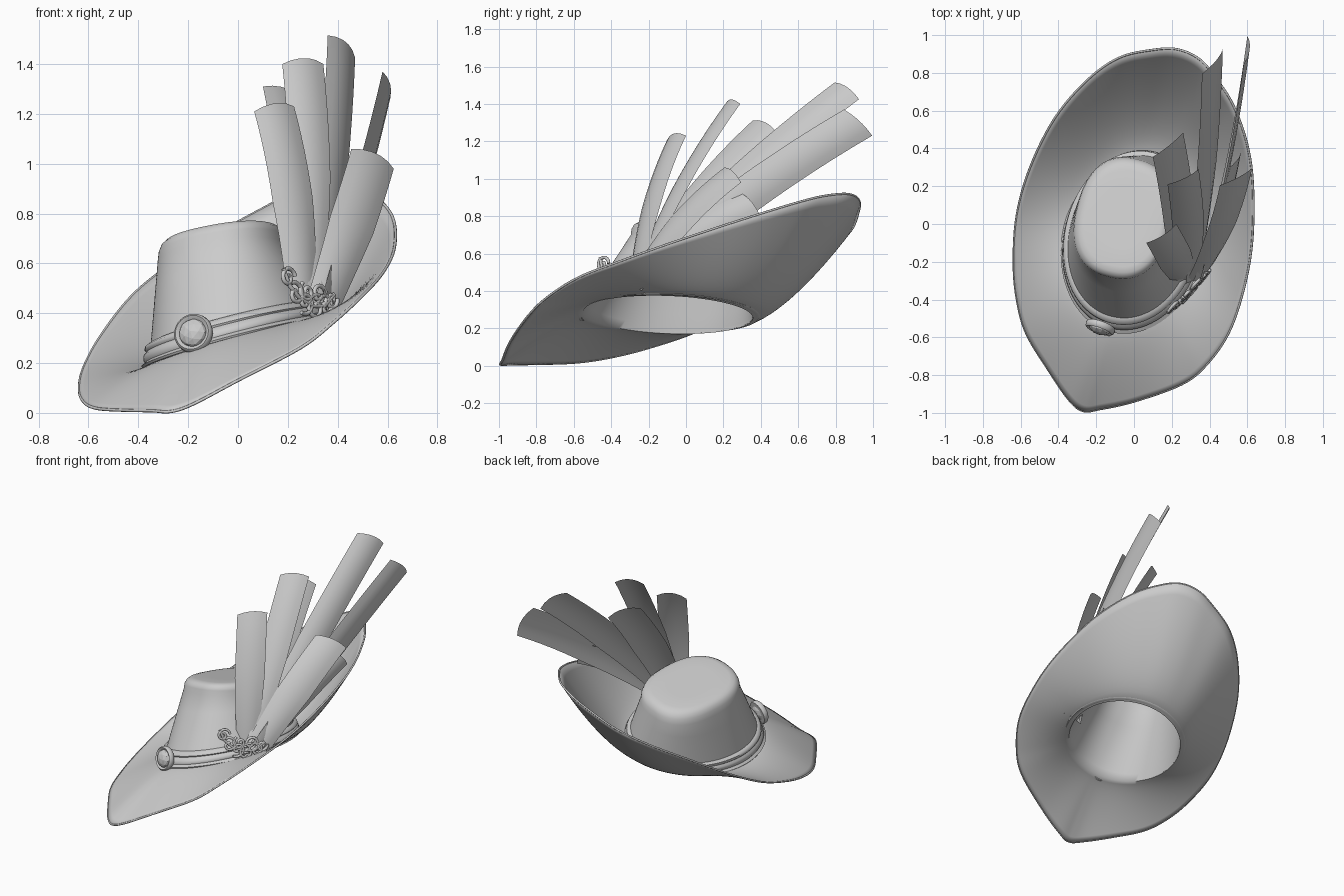
import bpy, bmesh, math
from mathutils import Vector as V

if "Cube" in bpy.data.objects:
    bpy.data.objects.remove(bpy.data.objects["Cube"])

U, W = V((.25, .968, 0)), V((.968, -.25, 0))   # long and short axes of the hat
C0, C1 = V((0, -.095, 0)), V((-.055, .03, 0))  # crown centres, base and top
A, B = .462, .345                              # half length and width of the crown base


def make(name, verts, faces, smooth):
    me = bpy.data.meshes.new(name)
    me.from_pydata([tuple(v) for v in verts], [], faces)
    bm = bmesh.new()
    bm.from_mesh(me)
    bmesh.ops.remove_doubles(bm, verts=bm.verts, dist=1e-5)
    bmesh.ops.recalc_face_normals(bm, faces=bm.faces)
    bm.to_mesh(me)
    bm.free()
    ob = bpy.data.objects.new(name, me)
    bpy.context.collection.objects.link(ob)
    bpy.ops.object.select_all(action='DESELECT')
    bpy.context.view_layer.objects.active = ob
    ob.select_set(True)
    bpy.ops.object.shade_smooth_by_angle(angle=math.radians(smooth))
    return ob


def loft(name, rings, around=True, closed=False, smooth=50):
    n, m = len(rings[0]), len(rings)
    faces = [(i * n + j, i * n + (j + 1) % n, (i + 1) % m * n + (j + 1) % n, (i + 1) % m * n + j)
             for i in range(m if closed else m - 1) for j in range(n if around else n - 1)]
    return make(name, [p for r in rings for p in r], faces, smooth)


def tube(name, paths, radius, cyclic=False):
    cu = bpy.data.curves.new(name, 'CURVE')
    cu.dimensions, cu.bevel_depth, cu.bevel_resolution = '3D', radius, 2
    cu.use_fill_caps = True
    for path in paths:
        s = cu.splines.new('POLY')
        s.points.add(len(path) - 1)
        s.use_cyclic_u = cyclic
        for p, q in zip(s.points, path):
            p.co = (*q, 1)
    ob = bpy.data.objects.new(name, cu)
    bpy.context.collection.objects.link(ob)
    return ob


def oval(c, a, b, phi, n=2.0):
    f = lambda t: math.copysign(abs(t) ** (2 / n), t)
    return c + U * a * f(math.sin(phi)) + W * b * f(math.cos(phi))


def base(phi):
    p = oval(C0, A, B, phi)
    p.z = .27 + .29 * p.x - .07 * p.y
    return p


def top(phi, s=1.0, drop=0.0):
    p = oval(C1, .32 * s, .25 * s, phi, 2.4)
    p.z = .72 + .15 * p.x - .2 * p.y - drop
    return p


def wall(phi, t):
    return base(phi).lerp(top(phi, 1, .075), t)


# brim edge control points: tip, left side, back, right side
EDGE = [(-.27, -.99, .005), (-.345, -.93, .008), (-.455, -.77, .01), (-.57, -.58, .018), (-.62, -.4, .045),
        (-.637, -.2, .095), (-.62, .05, .18), (-.55, .3, .31), (-.42, .56, .475), (-.25, .76, .61),
        (-.08, .88, .72), (.1, .922, .82), (.23, .925, .885), (.35, .87, .918), (.45, .75, .91),
        (.53, .62, .88), (.6, .42, .82), (.63, .2, .75), (.625, -.1, .65), (.58, -.35, .56),
        (.5, -.58, .47), (.38, -.75, .36), (.25, -.85, .26), (0, -.94, .13), (-.18, -.98, .035)]
edge = []
for i in range(len(EDGE)):
    a, b, c, d = (V(EDGE[(i + k) % len(EDGE)]) for k in (-1, 0, 1, 2))
    for k in range(6):
        t = k / 6
        edge.append(.5 * (2 * b + (c - a) * t + (2 * a - 5 * b + 4 * c - d) * t ** 2
                          + (3 * b - a - 3 * c + d) * t ** 3))
phis = [math.atan2((p - C0).dot(U) / A, (p - C0).dot(W) / B) for p in edge]

# hat body: brim running into the hollow crown, the back of the brim cupped most
rings = []
for k in range(14):
    t = 1 - k / 14
    ring = []
    for p, phi in zip(edge, phis):
        q = base(phi)
        r = q.lerp(p, t)
        r.z = q.z + (p.z - q.z) * t ** (1.27 + .18 * max(0, math.sin(phi)))
        ring.append(r)
    rings.append(ring)
for t in (0, .1, .25, .5, .75, 1):
    rings.append([wall(phi, t) for phi in phis])
for s, drop in ((.985, .04), (.95, .018), (.89, .005), (.8, 0), (.5, 0), (.2, 0), (0, 0)):
    rings.append([top(phi, s, drop) for phi in phis])
hat = loft("hat_body", rings, smooth=60)
sol = hat.modifiers.new("felt", 'SOLIDIFY')
sol.thickness, sol.offset = .01, 0
tube("brim_trim", [edge], .006, True)

# ridged hat band
prof = [(-.004, 0), (.028, .0), (.036, .02), (.022, .05), (.03, .075), (.03, .12), (.02, .15),
        (.028, .17), (.028, .2), (.014, .225), (-.004, .23)]
ang = [i * math.tau / 96 for i in range(96)]
out = lambda f: (oval(C0, A, B, f) - C0).normalized()
loft("hat_band", [[wall(f, h) + out(f) * o for f in ang] for o, h in prof], closed=True)

# faceted jewel button
q = V((-.35, -1, .25)).to_track_quat('Z', 'Y')
pos = V((-.18, -.55, .32))
disc = [(0, -.02), (.075, -.02), (.08, -.01), (.078, .008), (.07, .016), (.06, .01), (.05, 0), (0, 0)]
loft("button_setting", [[pos + q @ V((r * math.cos(f), r * math.sin(f), h)) for f in ang[::3]]
                        for r, h in disc])
bpy.ops.mesh.primitive_ico_sphere_add(subdivisions=2, radius=.06, location=pos)
gem = bpy.context.object
gem.name = "button_gem"
gem.scale = (1, 1, .6)
gem.rotation_mode, gem.rotation_quaternion = 'QUATERNION', q

# feathers: tip centre and tip width vector, all fanning from one root
root = V((.29, -.27, .43))
FEATHERS = [((.145, -.05, 1.22), (.16, .1, .02)), ((.26, .25, 1.4), (.165, .08, 0)),
            ((.415, .86, 1.47), (.11, .13, -.09)), ((.59, .92, 1.3), (.02, .15, -.14)),
            ((.54, .25, 1.02), (.17, .09, -.08)), ((.18, .42, 1.28), (.16, .13, -.06)),
            ((.53, .34, .87), (.07, .1, -.11))]
for i, (tip, w) in enumerate(FEATHERS):
    tip, w = V(tip), V(w)
    start = root + V(((tip.x - .3) * .2, 0, 0))
    ctrl = (start + tip) / 2 + V((.035, -.05, .06))
    rows = []
    for k in range(13):
        t = k / 12
        p = start * (1 - t) ** 2 + ctrl * 2 * t * (1 - t) + tip * t * t
        d = ((ctrl - start) * (1 - t) + (tip - ctrl) * t).normalized()
        side = w * (.72 + .28 * min(1, t * 2))
        nrm = d.cross(w).normalized()
        if nrm.y > 0:
            nrm = -nrm
        arch = lambda s: 1 - 4 * s * s
        rows.append([p + side * s + nrm * .022 * arch(s) + d * (.014 * arch(s) if k == 12 else 0)
                     for s in (-.5, -.3, -.1, .1, .3, .5)])
    loft(f"feather_{i + 1}", rows, around=False, smooth=60)

# scrollwork brooch
E1, E2 = V((.64, .74, .12)).normalized(), V((-.15, .05, .98)).normalized()
O = V((.305, -.355, .43))
SCROLLS = [(-.13, .13, .035, 0, 1), (-.1, .06, .04, 2, -1), (-.05, .02, .04, 4, 1), (.01, -.01, .045, 1, 1),
           (.07, -.01, .04, 3, -1), (.04, .04, .04, 5, 1), (.11, .01, .03, 0, -1), (-.03, .06, .035, 2, 1)]
paths = []
for x, y, r, a0, sgn in SCROLLS:
    pts = []
    for k in range(22):
        rr = r * (1.25 - k / 21)
        a = a0 + sgn * k * .36
        pts.append(O + E1 * (x + rr * math.cos(a)) + E2 * (y + rr * math.sin(a)))
    paths.append(pts)
paths.append([O + E1 * x + E2 * y for x, y in
              ((-.15, .17), (-.13, .1), (-.08, .04), (-.01, .0), (.06, -.01), (.13, .03))])
tube("brooch_scrolls", paths, .009)
